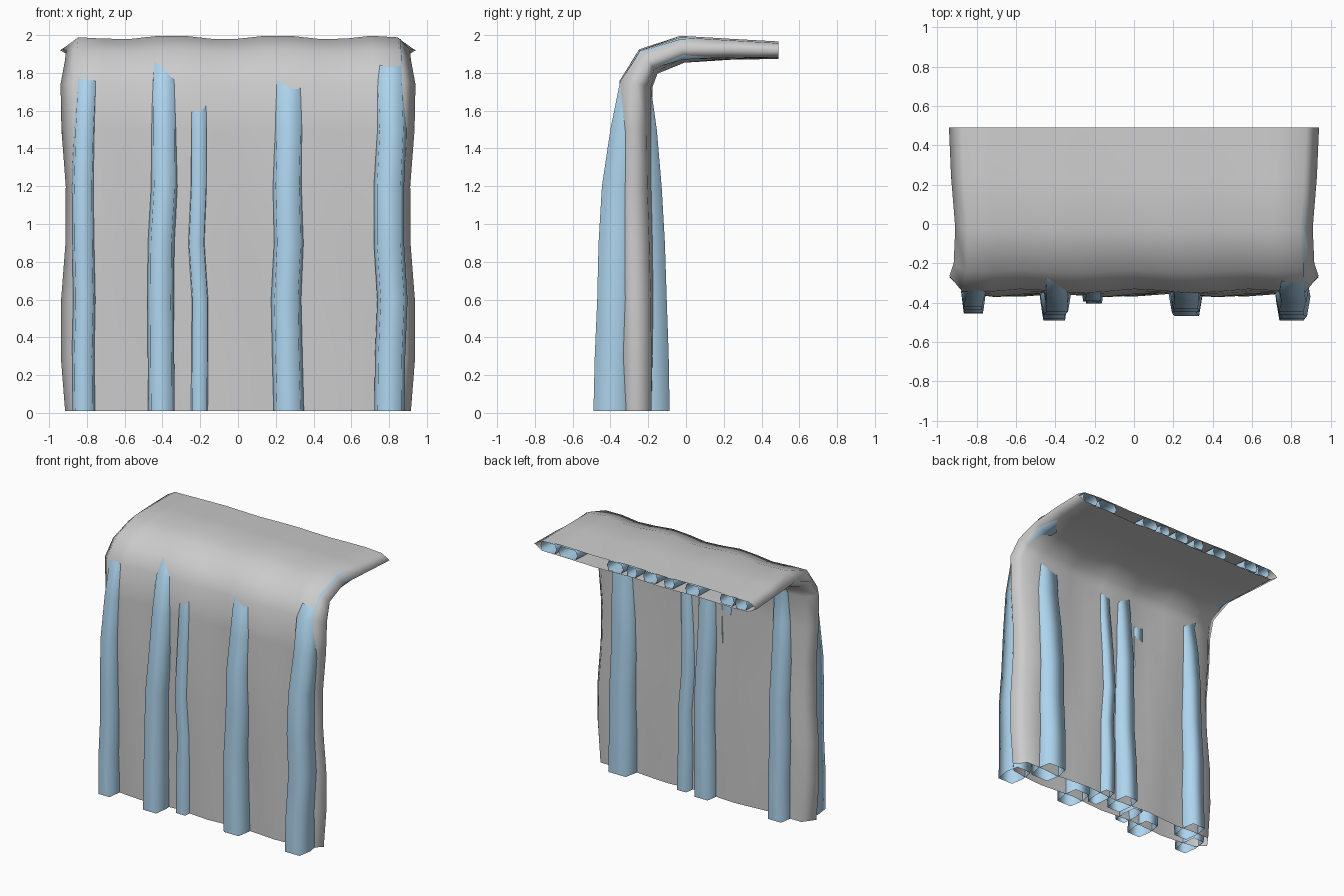
import bpy, math, random
from mathutils import Vector

if "Cube" in bpy.data.objects:
    bpy.data.objects.remove(bpy.data.objects["Cube"])

random.seed(4)

# Path of the sheet in the YZ plane: (y, z, half thickness, tube offset, tube half depth)
PATH = [(-.27, .01, .088, .115, .105), (-.27, .3, .088, .108, .105),
        (-.27, .6, .088, .10, .10), (-.273, .9, .088, .09, .10),
        (-.275, 1.2, .085, .075, .095), (-.27, 1.5, .08, .045, .085),
        (-.265, 1.74, .078, .015, .07), (-.2, 1.86, .07, .012, .055),
        (-.02, 1.925, .064, .0, .055), (.24, 1.925, .052, .0, .042),
        (.49, 1.92, .043, .0, .036)]


def normal(i):
    """Outward normal of the path: forward on the drop, upward on the ledge."""
    a, b = PATH[max(i - 1, 0)], PATH[min(i + 1, len(PATH) - 1)]
    d = Vector((b[0] - a[0], b[1] - a[1])).normalized()
    if i in (0, len(PATH) - 1):
        d = Vector((0, 1)) if i == 0 else Vector((1, 0))
    return Vector((-d.y, d.x))


def place(i, x, n):
    v = normal(i)
    return (x, PATH[i][0] + v.x * n, PATH[i][1] + v.y * n)


def skin(name, rings, mat=None, flip=False):
    """Smooth open-ended tube through a list of rings."""
    k = len(rings[0])
    if flip:
        rings = [r[::-1] for r in rings]
    verts = [p for r in rings for p in r]
    faces = [(i * k + j, i * k + (j + 1) % k, (i + 1) * k + (j + 1) % k, (i + 1) * k + j)
             for i in range(len(rings) - 1) for j in range(k)]
    me = bpy.data.meshes.new(name)
    me.from_pydata(verts, [], faces)
    ob = bpy.data.objects.new(name, me)
    bpy.context.collection.objects.link(ob)
    if mat:
        me.materials.append(mat)
    me.shade_smooth()
    return ob


# Grey falling sheet: flattened, gently wavy shell
def sheet_ring(i):
    h, ring = PATH[i][2], []
    half = .925 + .017 * math.sin(i * 1.5 - .6)
    xs = [-.86 + 1.72 * j / 12 for j in range(13)]
    for side in (1, -1):
        for x in (xs if side > 0 else reversed(xs)):
            wave = .011 * math.sin(x * 11 + i * .5 + 1.5) * (1 if i < 9 else .3)
            edge = .88 if abs(x) > .85 else 1
            ring.append(place(i, x * half / .925, side * h * edge + wave))
        ring.append(place(i, side * half, 0))
    return ring


# Front faces must point outward, so both kinds of ring are wound the same way
skin("falling_sheet", [sheet_ring(i) for i in range(len(PATH))], flip=True)

# Blue streams running inside the sheet and bulging through it
blue = bpy.data.materials.new("stream_blue")
blue.diffuse_color = (.42, .66, .85, 1)
blue.use_nodes = True
blue.node_tree.nodes["Principled BSDF"].inputs["Base Color"].default_value = blue.diffuse_color
HEX = ((1, 0), (.78, 1), (-.78, 1), (-1, 0), (-.78, -1), (.78, -1))


def stream(name, x, side, half_w, push=1.0):
    rings = []
    for i, (_, _, _, off, r) in enumerate(PATH):
        dx = random.uniform(-.012, .012)
        w = half_w * (1 if i < 7 else .85)
        rings.append([place(i, x + dx + w * cx, side * off * push + r * cn)
                      for cx, cn in HEX])
    skin(name, rings, blue)


for k, (x, w, push) in enumerate([(-.81, .06, .7), (-.40, .07, 1), (-.21, .05, .25),
                                  (.26, .08, .8), (.81, .08, 1)]):
    stream(f"front_stream_{k}", x, 1, w, push)
for k, (x, w, push) in enumerate([(-.68, .07, .65), (-.05, .07, .6),
                                  (.11, .05, .4), (.65, .095, .68)]):
    stream(f"back_stream_{k}", x, -1, w, push)
